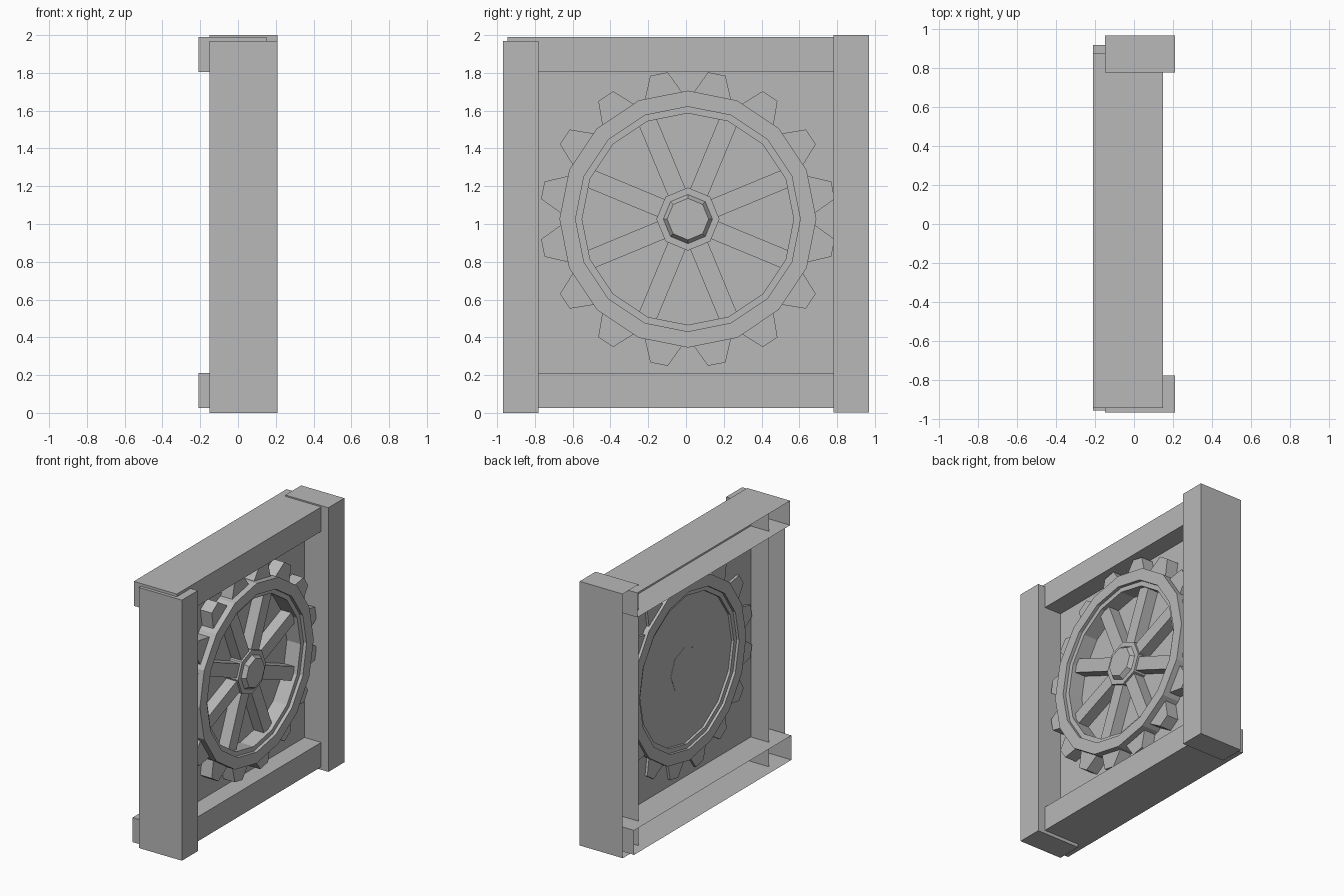
import bpy, bmesh, math
from mathutils import Matrix, Vector

cube = bpy.data.objects.get("Cube")
if cube:
    bpy.data.objects.remove(cube, do_unlink=True)

grey = bpy.data.materials.new("plain_grey")
grey.use_nodes = True
COLOUR = (0.48, 0.48, 0.48, 1)
grey.diffuse_color = COLOUR
grey.node_tree.nodes["Principled BSDF"].inputs["Base Color"].default_value = COLOUR

CENTRE = Vector((0, 0.01, 1.026))   # wheel axle


def finish(name, bm, location=(0, 0, 0)):
    mesh = bpy.data.meshes.new(name)
    bm.to_mesh(mesh)
    bm.free()
    mesh.materials.append(grey)
    obj = bpy.data.objects.new(name, mesh)
    obj.location = location
    bpy.context.collection.objects.link(obj)
    return obj


def trough(name, x, y, z):
    """Box between limits, open on its -x side."""
    bm = bmesh.new()
    bmesh.ops.create_cube(bm, size=1)
    for v in bm.verts:
        v.co = [lim[0] if c < 0 else lim[1] for c, lim in zip(v.co, (x, y, z))]
    bm.normal_update()
    back = [f for f in bm.faces if f.normal.x < -0.9]
    bmesh.ops.delete(bm, geom=back, context='FACES_ONLY')
    return finish(name, bm)


def lathe(name, profile, sides, closed):
    """Turn an (x, radius) profile about the x axis, first vertex at the top."""
    bm = bmesh.new()
    rings = []
    for x, r in profile:
        ring = []
        for i in range(sides):
            a = math.tau * i / sides
            ring.append(bm.verts.new((x, r * math.sin(a), r * math.cos(a))))
        rings.append(ring)
    pairs = list(zip(rings, rings[1:]))
    if closed:
        pairs.append((rings[-1], rings[0]))
    else:
        bm.faces.new(rings[0])
        bm.faces.new(rings[-1])
    for a, b in pairs:
        for i in range(sides):
            j = (i + 1) % sides
            bm.faces.new((a[i], a[j], b[j], b[i]))
    bmesh.ops.recalc_face_normals(bm, faces=bm.faces)
    return finish(name, bm, CENTRE)


def radial_blocks(name, count, inner, outer, back, front):
    """Tapered blocks around the axle; inner and outer are (radius, half width)."""
    bm = bmesh.new()
    for i in range(count):
        turn = Matrix.Rotation(math.tau * (i + 0.5) / count, 3, 'X')
        made = bmesh.ops.create_cube(bm, size=2)["verts"]
        for v in made:
            radius, half = outer if v.co.z > 0 else inner
            x = front if v.co.x > 0 else back
            v.co = turn @ Vector((x, half * v.co.y, radius))
    bmesh.ops.recalc_face_normals(bm, faces=bm.faces)
    return finish(name, bm, CENTRE)


# Frame: two upright posts and two cross beams
trough("front_post", (-0.15, 0.21), (-0.97, -0.78), (0, 1.97))
trough("back_post", (-0.15, 0.21), (0.78, 0.97), (0.003, 2.0))
trough("top_beam", (-0.21, 0.15), (-0.945, 0.88), (1.805, 1.99))
trough("bottom_beam", (-0.21, 0.15), (-0.96, 0.92), (0.025, 0.21))

# Thin panel filling the frame
bm = bmesh.new()
bmesh.ops.create_cube(bm, size=1)
for v in bm.verts:
    v.co = (0.007 + v.co.x * 0.006, v.co.y * 1.58, 1.008 + v.co.z * 1.62)
finish("panel", bm)

# Gear wheel: stepped rim, teeth, spokes and hub
rim = [(-0.035, 0.68), (0.15, 0.68), (0.15, 0.595), (0.125, 0.595),
       (0.125, 0.56), (-0.015, 0.56), (-0.015, 0.595), (-0.035, 0.595)]
lathe("gear_rim", rim, 16, True)
radial_blocks("gear_teeth", 16, (0.655, 0.105), (0.783, 0.047), -0.015, 0.105)
radial_blocks("gear_spokes", 8, (0.13, 0.05), (0.56, 0.05), 0.006, 0.095)
lathe("gear_hub", [(0.002, 0.167), (0.11, 0.167), (0.11, 0.13), (0.14, 0.11)], 8, False)
